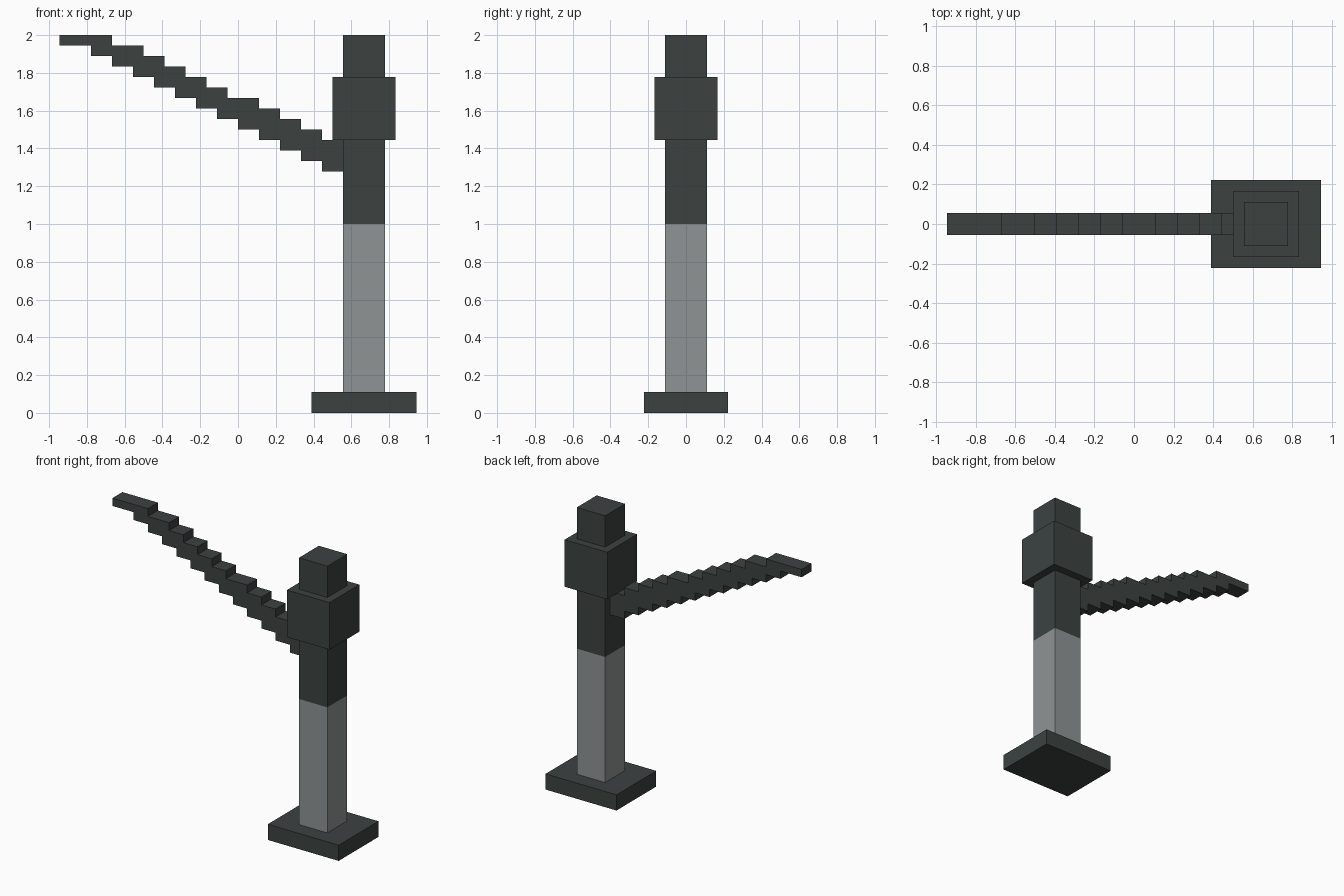
import bpy, bmesh

if "Cube" in bpy.data.objects:
    bpy.data.objects.remove(bpy.data.objects["Cube"])

U = 1 / 18  # one grid step of the blocky model


def material(name, rgb):
    m = bpy.data.materials.new(name)
    m.diffuse_color = (*rgb, 1)
    m.use_nodes = True
    m.node_tree.nodes["Principled BSDF"].inputs["Base Color"].default_value = m.diffuse_color
    return m


dark = material("dark_iron", (0.045, 0.054, 0.053))
light = material("light_grey", (0.275, 0.296, 0.299))


def prism(name, outline, y0, y1, mat):
    """Extrude an (x, z) outline from y0 to y1, in grid steps."""
    bm = bmesh.new()
    face = bm.faces.new([bm.verts.new((x * U, y0 * U, z * U)) for x, z in outline])
    ext = bmesh.ops.extrude_face_region(bm, geom=[face])
    moved = [v for v in ext["geom"] if isinstance(v, bmesh.types.BMVert)]
    bmesh.ops.translate(bm, verts=moved, vec=(0, (y1 - y0) * U, 0))
    bmesh.ops.recalc_face_normals(bm, faces=bm.faces)
    mesh = bpy.data.meshes.new(name)
    bm.to_mesh(mesh)
    bm.free()
    mesh.materials.append(mat)
    obj = bpy.data.objects.new(name, mesh)
    bpy.context.collection.objects.link(obj)
    return obj


def box(name, x0, x1, half_depth, z0, z1, mat):
    return prism(name, [(x0, z0), (x1, z0), (x1, z1), (x0, z1)],
                 -half_depth, half_depth, mat)


# Upright: base plate, two-tone post and collar
box("base_plate", 7, 17, 4, 0, 2, dark)
box("lower_post", 10, 14, 2, 2, 18, light)
box("upper_post", 10, 14, 2, 18, 36, dark)
box("collar", 9, 15, 3, 26, 32, dark)

# Stepped arm: left and right end of each one-step layer, from the top down
lefts = [-17] + [-16 + 2 * k for k in range(1, 13)]
rights = [-12, -9, -7, -5, -3, -1, 2, 4, 6, 8, 10]
outline = []
for k, x in enumerate(lefts):            # down the underside
    outline += [(x, 36 - k), (x, 35 - k)]
outline.append((10, 23))                 # end at the post
for k in reversed(range(len(rights))):   # back up the top side
    if k < len(rights) - 1:
        outline.append((rights[k], 35 - k))
    outline.append((rights[k], 36 - k))
prism("stepped_arm", outline, -1, 1, dark)
